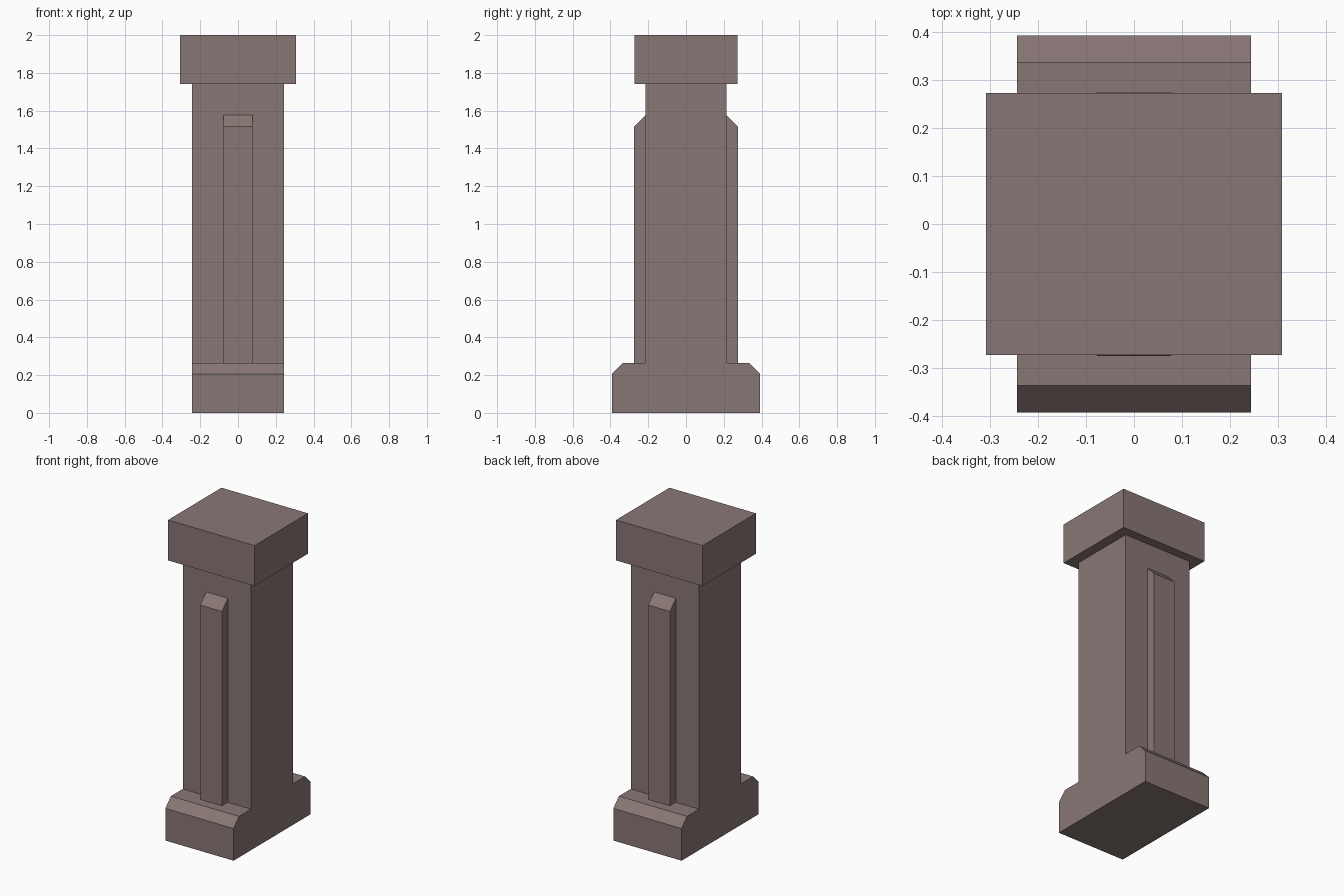
import bpy
import bmesh

if "Cube" in bpy.data.objects:
    bpy.data.objects.remove(bpy.data.objects["Cube"])

stone = bpy.data.materials.new("grey brown stone")
stone.diffuse_color = (0.25, 0.185, 0.18, 1.0)
stone.use_nodes = True
stone.node_tree.nodes["Principled BSDF"].inputs["Base Color"].default_value = stone.diffuse_color


def extrude_profile(name, profile, half_x):
    """Extrude a (y, z) outline symmetrically along x."""
    bm = bmesh.new()
    face = bm.faces.new([bm.verts.new((-half_x, y, z)) for y, z in profile])
    new = bmesh.ops.extrude_face_region(bm, geom=[face])["geom"]
    verts = [v for v in new if isinstance(v, bmesh.types.BMVert)]
    bmesh.ops.translate(bm, verts=verts, vec=(2 * half_x, 0, 0))
    bmesh.ops.recalc_face_normals(bm, faces=bm.faces)
    mesh = bpy.data.meshes.new(name)
    bm.to_mesh(mesh)
    bm.free()
    mesh.materials.append(stone)
    obj = bpy.data.objects.new(name, mesh)
    bpy.context.collection.objects.link(obj)
    return obj


# Shaft and chamfered foot share one stepped outline
half = [(0.392, 0), (0.392, 0.207), (0.336, 0.264), (0.214, 0.264), (0.214, 1.74)]
extrude_profile("shaft_and_foot", half + [(-y, z) for y, z in reversed(half)], 0.243)

# Square capital block
extrude_profile("cap", [(-0.272, 1.74), (0.272, 1.74), (0.272, 2), (-0.272, 2)], 0.308)

# Raised ribs with sloped tops on front and back
for side, name in ((-1, "front_rib"), (1, "back_rib")):
    rib = [(0.214, 0.264), (0.274, 0.264), (0.274, 1.515), (0.214, 1.577)]
    extrude_profile(name, [(side * y, z) for y, z in rib], 0.077)
